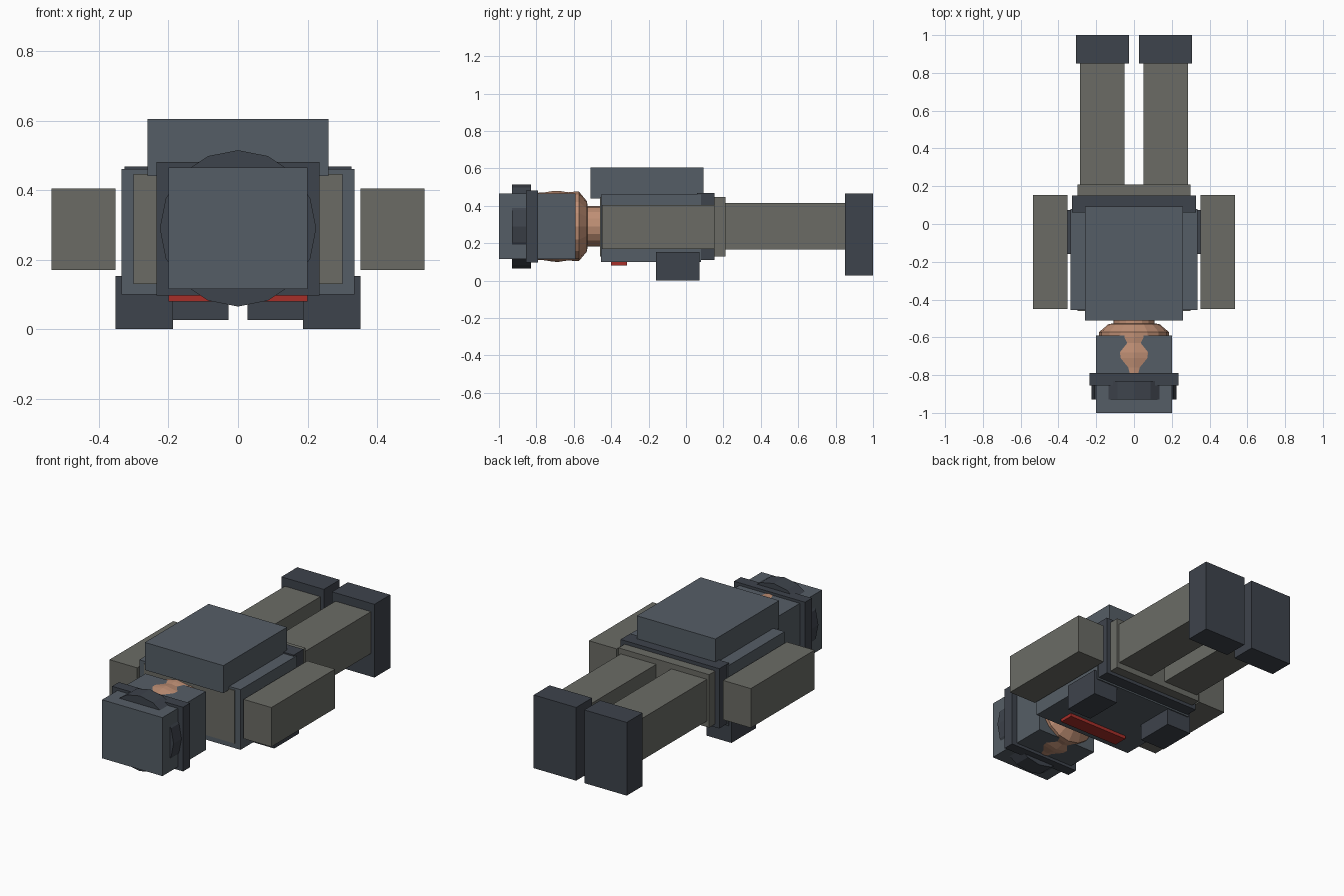
import bpy, bmesh, math

if "Cube" in bpy.data.objects:
    bpy.data.objects.remove(bpy.data.objects["Cube"])

def material(name, rgb):
    m = bpy.data.materials.new(name)
    m.diffuse_color = (*[(c / 255) ** 2.2 for c in rgb], 1)
    m.use_nodes = True
    m.node_tree.nodes["Principled BSDF"].inputs["Base Color"].default_value = m.diffuse_color
    return m

SLATE = material("slate", (86, 94, 102))
DARK = material("dark_slate", (64, 69, 77))
CLOTH = material("grey_cloth", (106, 107, 101))
SKIN = material("skin", (190, 142, 116))
RED = material("red", (165, 50, 45))

def finish(name, bm, mat):
    bmesh.ops.recalc_face_normals(bm, faces=bm.faces[:])
    me = bpy.data.meshes.new(name)
    bm.to_mesh(me)
    bm.free()
    me.materials.append(mat)
    ob = bpy.data.objects.new(name, me)
    bpy.context.collection.objects.link(ob)
    return ob

def box(name, x, y, z, mat):
    """Box from (min, max) ranges."""
    bm = bmesh.new()
    bmesh.ops.create_cube(bm, size=1)
    for v in bm.verts:
        v.co = [r[0] + (c + 0.5) * (r[1] - r[0]) for c, r in zip(v.co, (x, y, z))]
    return finish(name, bm, mat)

def pair(name, x, y, z, mat):
    """Right and left copies of a box."""
    box(name + "_right", x, y, z, mat)
    box(name + "_left", (-x[1], -x[0]), y, z, mat)

def lathe(name, profile, mat, cz=0.29, n=16):
    """Closed solid turned around the y axis from (y, radius) points."""
    bm = bmesh.new()
    rings = [[bm.verts.new((r * math.sin(2 * math.pi * i / n), y,
                            cz + r * math.cos(2 * math.pi * i / n)))
              for i in range(n)] for y, r in profile]
    for a, b in zip(rings, rings[1:]):
        for i in range(n):
            j = (i + 1) % n
            bm.faces.new((a[i], a[j], b[j], b[i]))
    bm.faces.new(rings[0])
    bm.faces.new(rings[-1])
    return finish(name, bm, mat)

# Body, lying face down with the head towards -y
box("torso", (-0.30, 0.30), (-0.46, 0.21), (0.13, 0.447), CLOTH)
box("vest", (-0.335, 0.335), (-0.455, 0.08), (0.10, 0.46), SLATE)
box("belt", (-0.327, 0.327), (0.06, 0.152), (0.11, 0.468), DARK)
box("backpack", (-0.26, 0.26), (-0.51, 0.093), (0.44, 0.605), SLATE)
box("chest_stripe", (-0.20, 0.20), (-0.40, -0.315), (0.08, 0.105), RED)
pair("pouch", (0.187, 0.352), (-0.16, 0.073), (0.0, 0.153), DARK)

# Limbs
pair("arm", (0.352, 0.536), (-0.45, 0.153), (0.17, 0.405), CLOTH)
pair("leg", (0.05, 0.285), (0.18, 0.86), (0.165, 0.415), CLOTH)
pair("boot", (0.027, 0.308), (0.85, 1.0), (0.027, 0.465), DARK)

# Neck and head
lathe("neck", [(-0.45, 0.108), (-0.56, 0.108)], SKIN)
lathe("head", [(-0.525, 0.10), (-0.53, 0.135), (-0.572, 0.185), (-0.60, 0.185),
               (-0.63, 0.182), (-0.68, 0.190), (-0.71, 0.189), (-0.76, 0.181),
               (-0.82, 0.178), (-0.90, 0.14)], SKIN)

# Helmet with brim and goggle ring
box("helmet", (-0.20, 0.20), (-1.0, -0.59), (0.115, 0.465), SLATE)
box("helmet_brim", (-0.235, 0.235), (-0.855, -0.79), (0.097, 0.481), DARK)
lathe("goggle_band", [(-0.93, 0.225), (-0.83, 0.225)], DARK)
